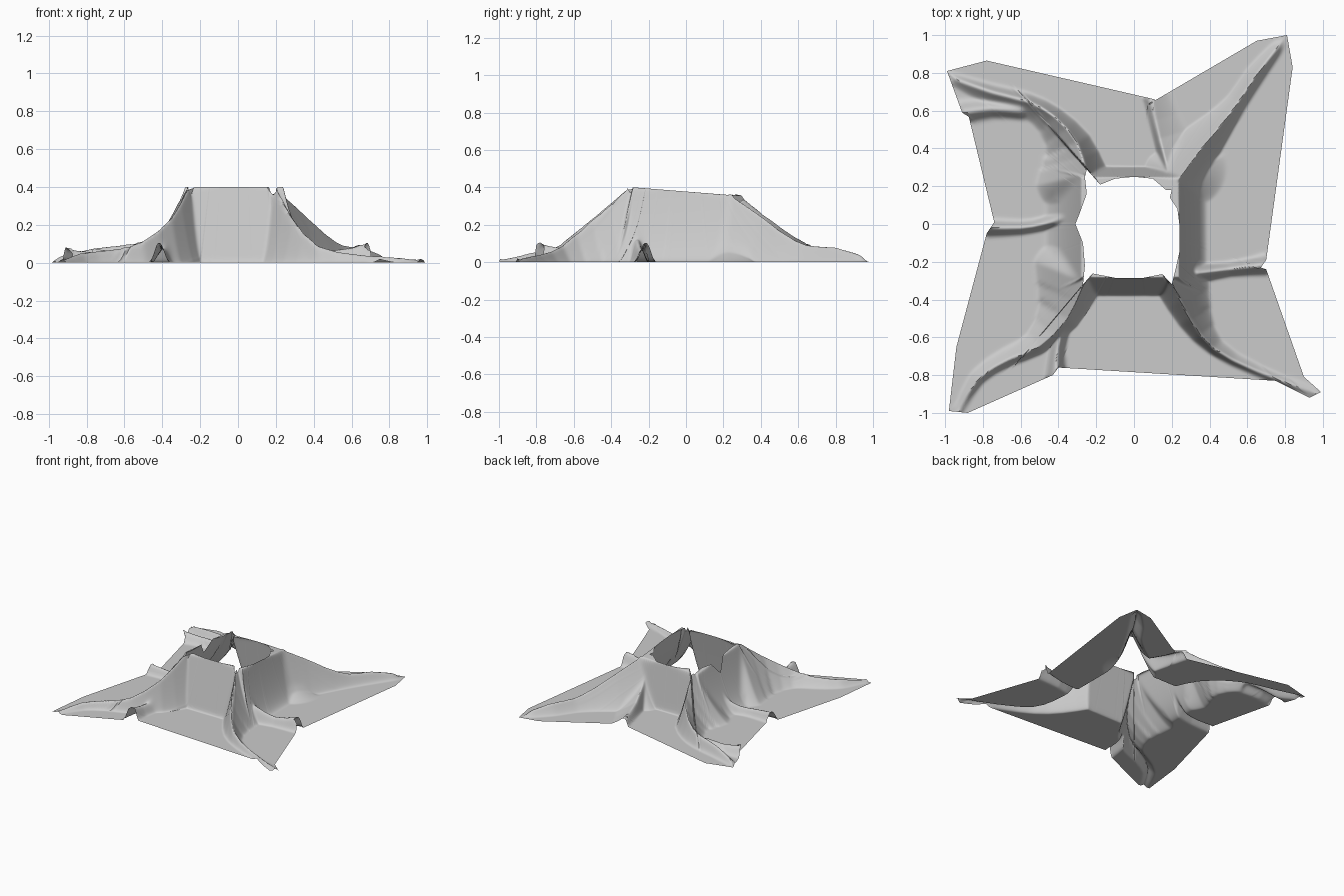
import bpy, bmesh, math
from mathutils import Vector

if "Cube" in bpy.data.objects:
    bpy.data.objects.remove(bpy.data.objects["Cube"])

# outer hem of the cloth, counter-clockwise in plan
HEM = [(.70, -.24), (.665, -.24), (.70, -.19), (.84, .83), (.81, 1.0), (.65, .97), (.07, .63),
       (.11, .66), (-.78, .865), (-.99, .81), (-.91, .59), (-.88, .59), (-.74, .01), (-.78, -.05),
       (-.94, -.65), (-.98, -.99), (-.88, -1.0), (-.43, -.80), (-.40, -.76), (.75, -.83),
       (.93, -.92), (.99, -.89), (.90, -.81)]
# torn edge of the central opening
HOLE = [(.24, 0), (.23, .08), (.19, .14), (.20, .18), (.17, .18), (.10, .24), (0, .25), (-.10, .24),
        (-.20, .20), (-.25, .29), (-.26, .25), (-.25, .16), (-.29, .05), (-.31, 0), (-.27, -.10),
        (-.26, -.22), (-.27, -.32), (-.23, -.26), (-.10, -.285), (.05, -.285), (.15, -.265),
        (.20, -.32), (.22, -.24), (.24, -.15)]

# raised folds: path (x, y, height), then left / right side spread per unit of height
FOLDS = [
    # corner folds
    ([(-.26, -.31, .40), (-.35, -.50, .24), (-.50, -.65, .12), (-.66, -.72, .08), (-.82, -.82, .06),
      (-.93, -1.0, .02)], .2, .7),
    ([(.20, -.31, .40), (.29, -.50, .24), (.42, -.66, .10), (.65, -.78, .05), (.97, -.90, .025)], .5, .2),
    ([(.24, .24, .36), (.35, .39, .26), (.45, .51, .17), (.55, .64, .10), (.65, .79, .09),
      (.76, .93, .05)], .5, .35),
    ([(-.25, .27, .38), (-.30, .43, .25), (-.42, .57, .15), (-.56, .65, .11), (-.75, .70, .09),
      (-.95, .77, .04)], .7, .25),
    # small folds at the middle of each hem
    ([(-.34, .04, .12), (-.48, .0, .06), (-.60, -.02, .06), (-.78, -.02, .08)], .4, .4),
    ([(.34, -.26, .12), (.5, -.24, .07), (.70, -.215, .11)], .35, .35),
    ([(-.38, -.56, .08), (-.405, -.66, .08), (-.415, -.80, .11)], .35, .35),
    # overlapping flap on the back side
    ([(.18, .27, .20), (.13, .45, .10), (.08, .65, .07)], .1, 1.5),
    # lifted hem at the back left corner
    ([(-.60, .60, .06), (-.76, .61, .06), (-.91, .59, .08)], .6, .6),
]


def smooth_path(path):
    """Insert curve midpoints so that folds bend softly."""
    p = [Vector(v) for v in path]
    p = [p[0] * 2 - p[1]] + p + [p[-1] * 2 - p[-2]]
    out = []
    for a, b, c, d in zip(p, p[1:], p[2:], p[3:]):
        out += [b, (b + c) * .5625 - (a + d) * .0625]
    return out + [p[-2]]


CURVES = [(smooth_path(path), left, right) for path, left, right in FOLDS]


def fold_height(x, y, path, left, right):
    """Height of a tent-like fold above the ground at a plan position."""
    best = (9, 0, 0)
    for (ax, ay, az), (bx, by, bz) in zip(path, path[1:]):
        dx, dy = bx - ax, by - ay
        px, py = x - ax, y - ay
        ll = dx * dx + dy * dy
        t = max(0, min(1, (px * dx + py * dy) / ll))
        d = math.hypot(px - t * dx, py - t * dy)
        if d < best[0]:
            side = (dx * py - dy * px) / (math.sqrt(ll) * d + 1e-6)
            best = (d, az + t * (bz - az), side)
    d, h, side = best
    spread = right + (left - right) * (.5 + .5 * max(-1, min(1, side)))
    u = d / (spread * h + .014)
    if u >= 1:
        return 0
    return h * ((1 - u * u) ** 2 if left == right else (1 - u) ** 1.3)


def wall_height(x, y):
    """Upright walls around the opening, each side with its own slope."""
    fb = max((y - .25) / .05, (-.285 - y) / .09, 0)
    lr = max((x - .24) / .15, (-.28 - x) / .2, 0)
    u = (fb ** 4 + lr ** 4) ** .25
    if u >= 1:
        return 0
    return (.378 - .08 * y) * (1 - u) ** (1 if fb > lr else 1.8)


def height(x, y):
    """Blend walls and folds with a soft maximum."""
    z = wall_height(x, y)
    for f in CURVES:
        h = fold_height(x, y, *f)
        k = min(.05, z, h)
        extra = max(0, k - abs(z - h)) ** 2 / (4 * k) if k > 1e-6 else 0
        z = min(max(z, h) + extra, .378 - .08 * y + .005) if y < .3 else max(z, h) + extra
    return z


def hole_point(direction):
    """Where a ray from the centre meets the torn edge."""
    best = Vector((0, 0))
    for a, b in zip(HOLE, HOLE[1:] + HOLE[:1]):
        a, e = Vector(a), Vector(b) - Vector(a)
        den = direction.cross(e)
        if abs(den) < 1e-9:
            continue
        r, t = a.cross(e) / den, a.cross(direction) / den
        if -1e-6 <= t <= 1 + 1e-6 and r > best.length:
            best = direction * r
    return best


# spokes from the opening to the hem
RINGS = 76
rim = []
for a, b in zip(HEM, HEM[1:] + HEM[:1]):
    a, b = Vector(a), Vector(b)
    n = max(2, round((b - a).length / .0125))
    rim += [a.lerp(b, i / n) for i in range(n)]

bm = bmesh.new()
spokes = []
for p in rim:
    start = hole_point(p.normalized())
    column = []
    for k in range(RINGS + 1):
        q = start.lerp(p, (k / RINGS) ** 1.5)
        column.append(bm.verts.new((q.x, q.y, height(q.x, q.y))))
    spokes.append(column)
for c, d in zip(spokes, spokes[1:] + spokes[:1]):
    for k in range(RINGS):
        bm.faces.new((c[k], c[k + 1], d[k + 1], d[k]))

# soften the creases
inner = [v for v in bm.verts if not v.is_boundary]
for _ in range(3):
    bmesh.ops.smooth_vert(bm, verts=inner, factor=.5, use_axis_z=True)
mesh = bpy.data.meshes.new("draped_cloth")
bm.to_mesh(mesh)
bm.free()
cloth = bpy.data.objects.new("draped_cloth", mesh)
bpy.context.collection.objects.link(cloth)
bpy.context.view_layer.objects.active = cloth
cloth.select_set(True)
bpy.ops.object.shade_smooth_by_angle(angle=math.radians(60))
